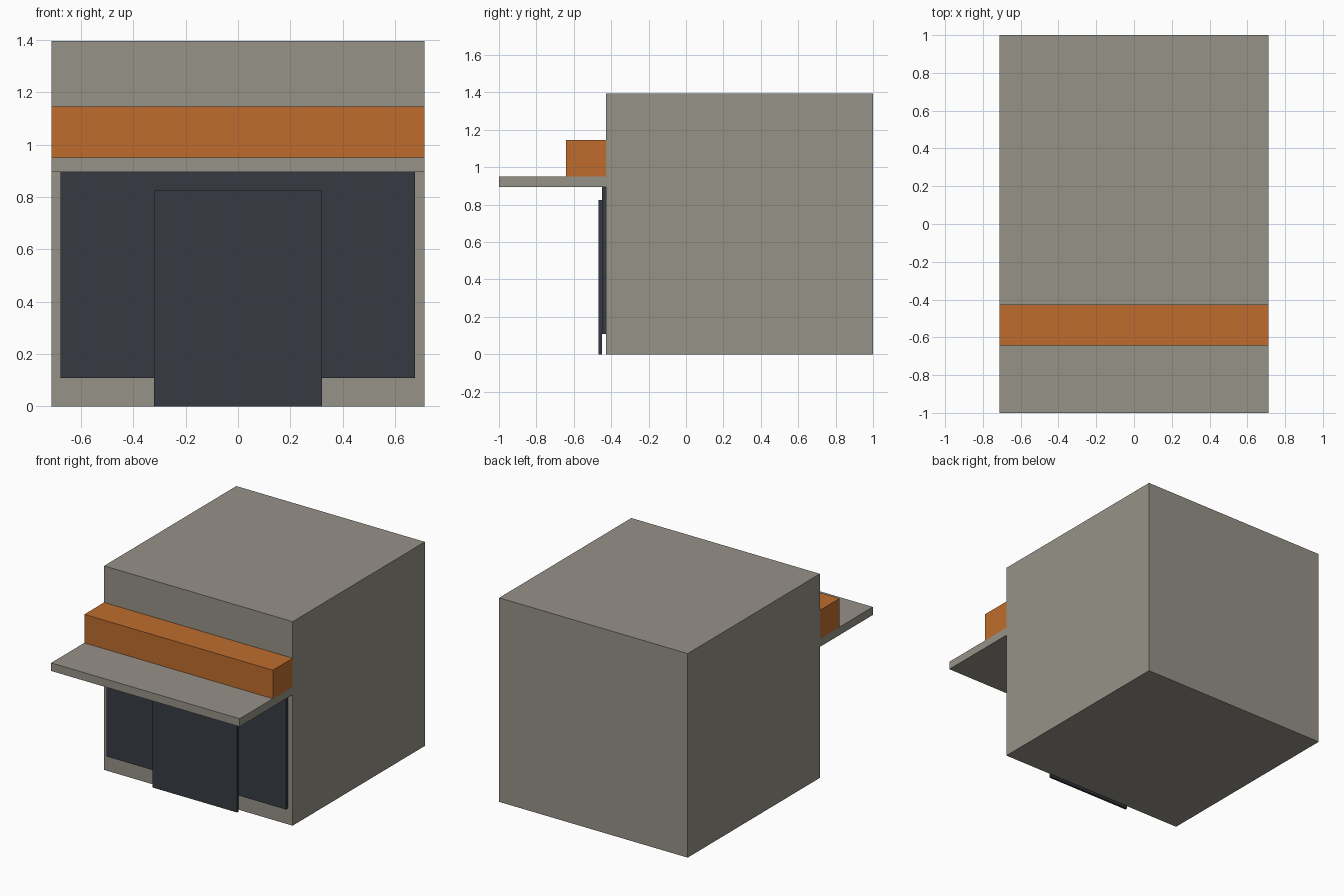
import bpy

if "Cube" in bpy.data.objects:
    bpy.data.objects.remove(bpy.data.objects["Cube"])


def material(name, colour):
    m = bpy.data.materials.new(name)
    m.diffuse_color = (*colour, 1.0)
    m.use_nodes = True
    m.node_tree.nodes["Principled BSDF"].inputs["Base Color"].default_value = m.diffuse_color
    return m


def box(name, x, y, z, mat):
    """Box spanning the given (min, max) ranges."""
    bpy.ops.mesh.primitive_cube_add(size=1)
    ob = bpy.context.object
    ob.name = name
    for v in ob.data.vertices:
        v.co = [r[1] if c > 0 else r[0] for c, r in zip(v.co, (x, y, z))]
    ob.data.materials.append(mat)
    return ob


concrete = material("warm_grey", (0.305, 0.287, 0.246))
orange = material("sign_orange", (0.52, 0.152, 0.027))
glass = material("dark_glass", (0.037, 0.044, 0.054))

HALF = 0.713    # half width of the building
FRONT = -0.428  # front wall plane

# Main block
box("building", (-HALF, HALF), (FRONT, 1.0), (0, 1.395), concrete)
# Canopy slab and the sign band standing on it
box("canopy", (-HALF, HALF), (-1.0, FRONT), (0.895, 0.95), concrete)
box("sign_band", (-HALF, HALF), (-0.642, FRONT), (0.95, 1.145), orange)
# Shop window with the door panel in front of it
box("shop_window", (-0.679, 0.677), (-0.449, FRONT), (0.109, 0.895), glass)
box("door", (-0.32, 0.32), (-0.467, -0.449), (0, 0.824), glass)
